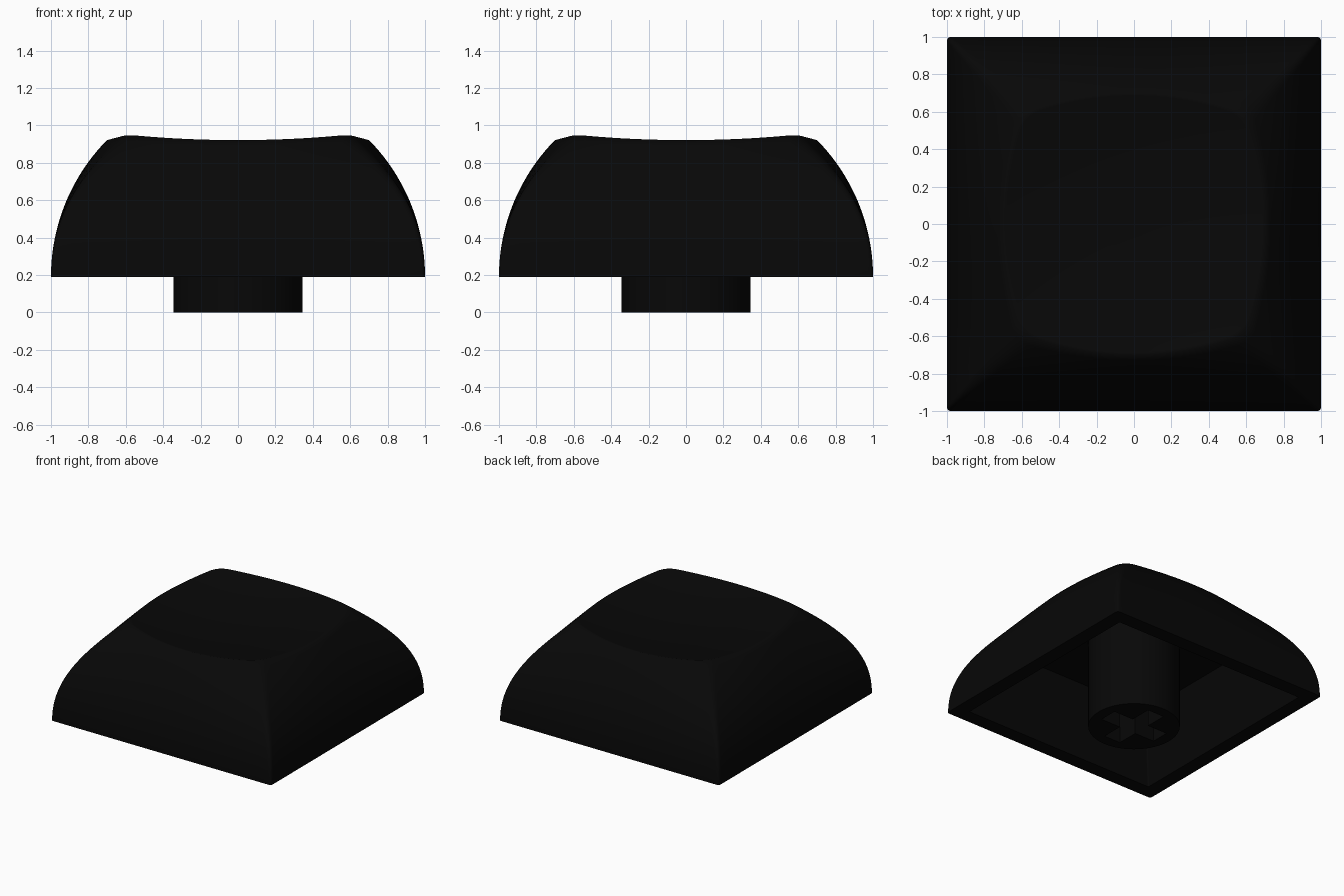
import bpy, bmesh, math

if "Cube" in bpy.data.objects:
    bpy.data.objects.remove(bpy.data.objects["Cube"])

black = bpy.data.materials.new("matte black")
black.diffuse_color = (0.0023, 0.0023, 0.0023, 1)
black.use_nodes = True
black.node_tree.nodes["Principled BSDF"].inputs["Base Color"].default_value = black.diffuse_color

BASE = 0.19          # underside of the shell
ARC = 1.04           # radius of the curved side profile


def make_object(name, bm):
    bmesh.ops.recalc_face_normals(bm, faces=bm.faces)
    mesh = bpy.data.meshes.new(name)
    bm.to_mesh(mesh)
    bm.free()
    ob = bpy.data.objects.new(name, mesh)
    bpy.context.collection.objects.link(ob)
    mesh.materials.append(black)
    return ob


def shade(ob, degrees):
    bpy.ops.object.select_all(action='DESELECT')
    ob.select_set(True)
    bpy.context.view_layer.objects.active = ob
    bpy.ops.object.shade_smooth_by_angle(angle=math.radians(degrees))


def outline(half, ratio, fillet):
    """Square with bulging sides; ratio = corner / half width, fillet = corner rounding."""
    c = half * ratio
    e = 1 - fillet / c

    def side(u):
        return (half - (half - c) * u * u, c * u)

    quarter = [side(-e + 2 * e * i / 24) for i in range(24)]
    p0 = side(e)
    p1 = (p0[1], p0[0])
    for i in range(8):
        t = i / 8
        quarter.append(tuple((1 - t) ** 2 * p0[k] + 2 * t * (1 - t) * c + t * t * p1[k]
                             for k in (0, 1)))
    pts = []
    for q in range(4):
        for x, y in quarter:
            pts.append(((x, y), (-y, x), (-x, -y), (y, -x))[q])
    return pts


def dish(x, y):
    return 0.852 + 0.142 * (x * x + y * y)


# Shell: curved sides, scooped top, tapered hollow underneath
bm = bmesh.new()
rim = outline(0.70, 0.843, 0.08)
rings = []


def add_ring(pts):
    rings.append([bm.verts.new(p) for p in pts])


add_ring([(x, y, 0.73) for x, y in outline(0.73, 1, 0.01)])      # ceiling
add_ring([(x, y, BASE) for x, y in outline(0.88, 1, 0.01)])      # inner lip
STEPS = 24
for k in range(STEPS + 1):                                       # outer sides
    t = k / STEPS
    half = 1 - ARC + math.sqrt(ARC ** 2 - (0.73 * t) ** 2)
    pts = outline(half, 1 - 0.157 * t ** 3, 0.025 + 0.055 * t ** 2)
    add_ring([(x, y, BASE + t * (dish(*r) - BASE)) for (x, y), r in zip(pts, rim)])
for f in (0.98, 0.94, 0.85, 0.7, 0.55, 0.4, 0.25, 0.1):          # scooped top
    add_ring([(x * f, y * f, dish(x * f, y * f)) for x, y in rim])
N = len(rim)
for a, b in zip(rings, rings[1:]):
    for i in range(N):
        j = (i + 1) % N
        bm.faces.new((a[i], a[j], b[j], b[i]))
bm.faces.new(rings[0])
bm.faces.new(rings[-1])
shell = make_object("keycap_shell", bm)
shade(shell, 60)

# Stem: cylinder with a cross-shaped socket
bm = bmesh.new()
bmesh.ops.create_cone(bm, cap_ends=True, segments=64, radius1=0.345, radius2=0.345, depth=0.75)
bmesh.ops.translate(bm, vec=(0, 0, 0.375), verts=bm.verts)
stem = make_object("stem", bm)

bm = bmesh.new()
L, W = 0.255, 0.075
quarter = [(L, -W), (L, W), (W, W)]
cross = []
for q in range(4):
    c, s = round(math.cos(q * math.pi / 2)), round(math.sin(q * math.pi / 2))
    cross += [(x * c - y * s, x * s + y * c, -0.1) for x, y in quarter]
face = bm.faces.new([bm.verts.new(p) for p in cross])
top = bmesh.ops.extrude_face_region(bm, geom=[face])
bmesh.ops.translate(bm, vec=(0, 0, 0.55),
                    verts=[g for g in top["geom"] if isinstance(g, bmesh.types.BMVert)])
cutter = make_object("socket_cutter", bm)
cutter.hide_render = True

mod = stem.modifiers.new("socket", 'BOOLEAN')
mod.operation = 'DIFFERENCE'
mod.solver = 'EXACT'
mod.object = cutter
bpy.context.view_layer.objects.active = stem
bpy.ops.object.modifier_apply(modifier=mod.name)
bpy.data.objects.remove(cutter)
shade(stem, 30)
